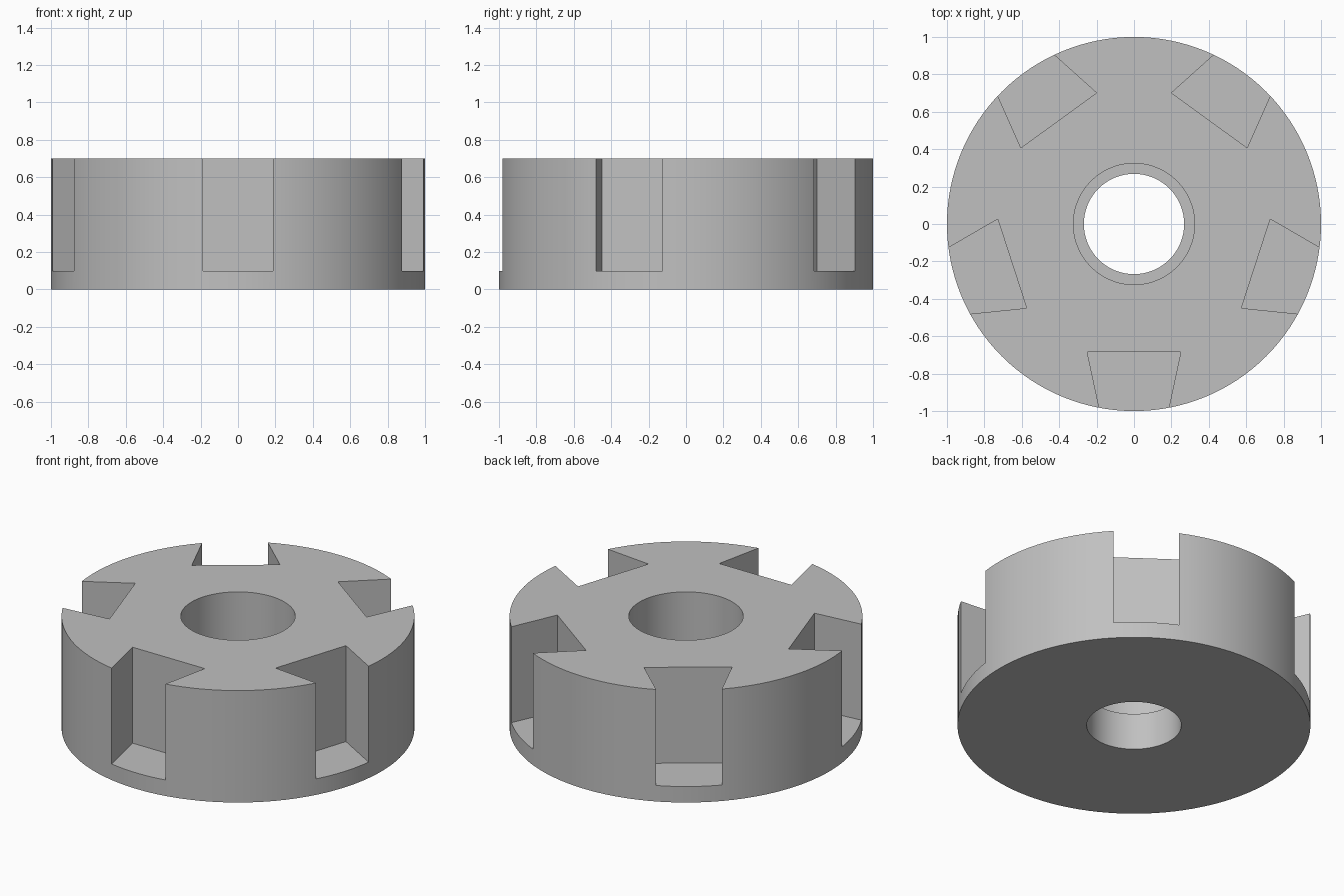
import bpy, bmesh, math
from mathutils import Matrix, Vector

if "Cube" in bpy.data.objects:
    bpy.data.objects.remove(bpy.data.objects["Cube"], do_unlink=True)

HEIGHT = 0.7
SLOT_FLOOR = 0.1
SLOTS = 5
SEGMENTS = 128

grey = bpy.data.materials.new("plain grey")
grey.use_nodes = True
colour = (0.53, 0.53, 0.53, 1)
grey.diffuse_color = colour
grey.node_tree.nodes["Principled BSDF"].inputs["Base Color"].default_value = colour


def make_object(name, bm):
    bmesh.ops.recalc_face_normals(bm, faces=bm.faces)
    mesh = bpy.data.meshes.new(name)
    bm.to_mesh(mesh)
    bm.free()
    mesh.materials.append(grey)
    obj = bpy.data.objects.new(name, mesh)
    bpy.context.collection.objects.link(obj)
    return obj


# Round body with a stepped bore, turned from a closed (radius, height) profile
profile = [(0.268, 0), (1, 0), (1, HEIGHT), (0.324, HEIGHT), (0.324, 0.23), (0.268, 0.23)]
bm = bmesh.new()
rings = []
for i in range(SEGMENTS):
    a = math.tau * i / SEGMENTS
    rings.append([bm.verts.new((r * math.cos(a), r * math.sin(a), z)) for r, z in profile])
for i, ring in enumerate(rings):
    after = rings[(i + 1) % SEGMENTS]
    for j in range(len(profile)):
        k = (j + 1) % len(profile)
        bm.faces.new((ring[j], after[j], after[k], ring[k]))
body = make_object("slotted_disc", bm)

# Dovetail slot cutters, wide at the inner wall and narrowing outward
outline = [(-0.25, -0.685), (0.25, -0.685), (0.161, -1.1), (-0.161, -1.1)]
bm = bmesh.new()
for i in range(SLOTS):
    turn = Matrix.Rotation(math.tau * i / SLOTS, 3, "Z")
    base = bm.faces.new([bm.verts.new(turn @ Vector((x, y, SLOT_FLOOR))) for x, y in outline])
    raised = bmesh.ops.extrude_face_region(bm, geom=[base], use_keep_orig=True)
    top = [v for v in raised["geom"] if isinstance(v, bmesh.types.BMVert)]
    bmesh.ops.translate(bm, verts=top, vec=(0, 0, HEIGHT))
cutter = make_object("slot_cutter", bm)
cutter.hide_render = True

# Cut the slots and remove the helper
cut = body.modifiers.new("slots", "BOOLEAN")
cut.operation = "DIFFERENCE"
cut.solver = "EXACT"
cut.object = cutter
bpy.ops.object.select_all(action="DESELECT")
body.select_set(True)
bpy.context.view_layer.objects.active = body
bpy.ops.object.modifier_apply(modifier=cut.name)
bpy.data.objects.remove(cutter, do_unlink=True)

# Smooth round walls with crisp edges
bpy.ops.object.shade_smooth_by_angle(angle=math.radians(25))
